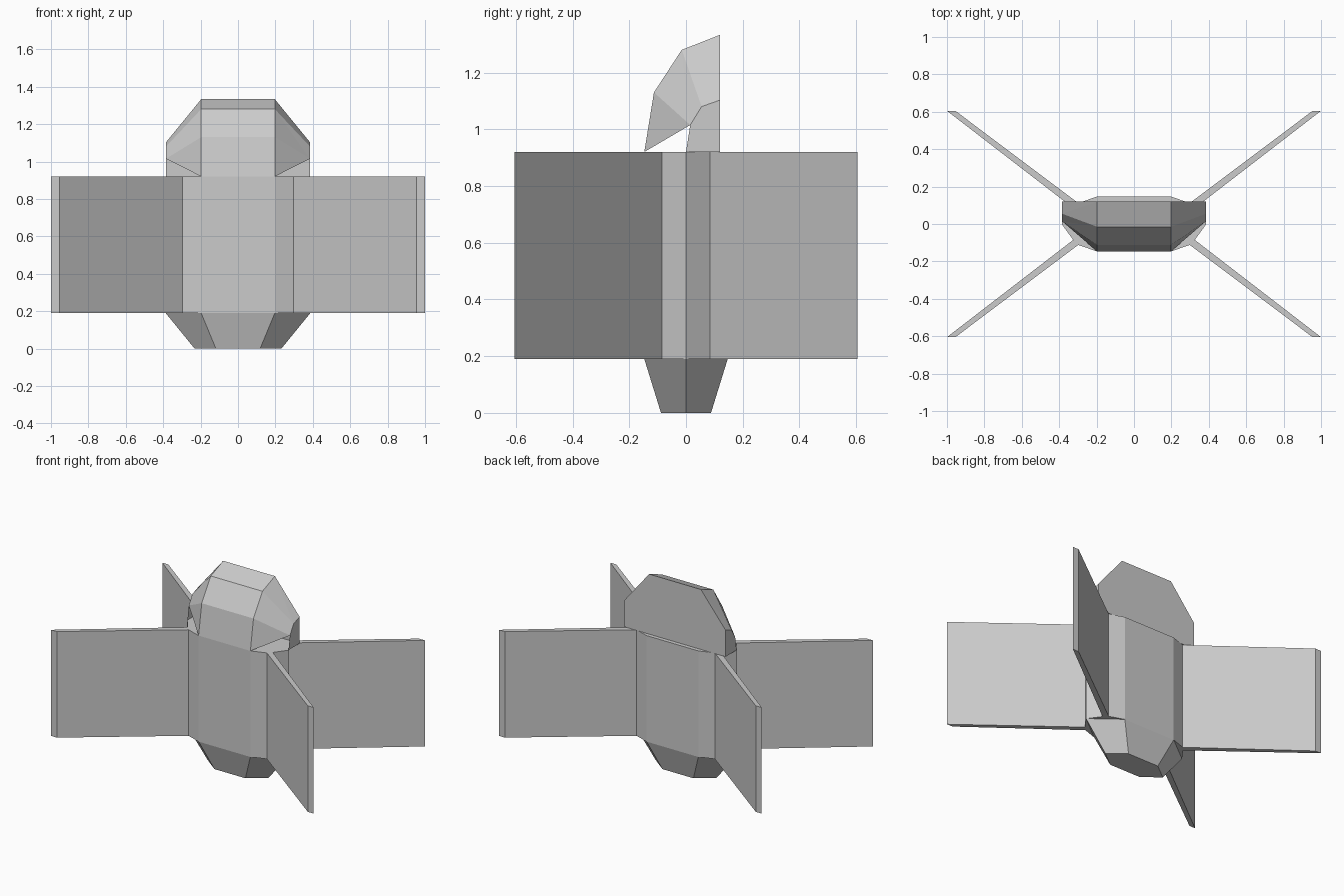
import bpy, bmesh

if "Cube" in bpy.data.objects:
    bpy.data.objects.remove(bpy.data.objects["Cube"])


def add_object(name, bm):
    bmesh.ops.remove_doubles(bm, verts=bm.verts, dist=0.0005)
    bmesh.ops.recalc_face_normals(bm, faces=bm.faces)
    me = bpy.data.meshes.new(name)
    bm.to_mesh(me)
    bm.free()
    ob = bpy.data.objects.new(name, me)
    bpy.context.collection.objects.link(ob)
    return ob


def mirrored_outline(quarter):
    """Full outline from a quarter running from the y side to the x axis."""
    right = quarter + [(x, -y) for x, y in reversed(quarter) if y > 0]
    return right + [(-x, y) for x, y in reversed(right) if x > 0]


def loft(name, low, z0, high, z1):
    bm = bmesh.new()
    a = [bm.verts.new((x, y, z0)) for x, y in low]
    b = [bm.verts.new((x, y, z1)) for x, y in high]
    n = len(a)
    for i in range(n):
        j = (i + 1) % n
        bm.faces.new((a[i], a[j], b[j], b[i]))
    bm.faces.new(a)
    bm.faces.new(b)
    return add_object(name, bm)


# Body with four diagonal fins, one extruded section
section = mirrored_outline([(0.197, 0.147), (0.298, 0.112), (0.955, 0.605),
                            (1.0, 0.605), (0.325, 0.085), (0.387, 0.0)])
loft("finned_body", section, 0.19, section, 0.92)

# Tapered base
hexagon = mirrored_outline([(0.197, 0.147), (0.387, 0.0)])
foot = [(x * 0.6, y * 0.6) for x, y in hexagon]
loft("tapered_base", foot, 0.0, hexagon, 0.19)

# Hood: curved front, flat back, side panels, open lower front corners
inner = [(-0.147, 0.92), (-0.113, 1.13), (-0.015, 1.28), (0.12, 1.333)]
outer = [(0.0, 0.92), (0.015, 1.015), (0.055, 1.08), (0.12, 1.103)]
bm = bmesh.new()


def face(*pts):
    bm.faces.new([bm.verts.new(p) for p in pts])


def point(side, row, rows):
    width = 0.197 if rows is inner else 0.385
    return (side * width, *rows[row])


for i in range(3):
    face(point(-1, i, inner), point(1, i, inner),
         point(1, i + 1, inner), point(-1, i + 1, inner))
for s in (-1, 1):
    face(point(s, 0, inner), point(s, 1, inner), point(s, 1, outer))
    for i in (1, 2):
        a, b = point(s, i, inner), point(s, i + 1, inner)
        c, d = point(s, i + 1, outer), point(s, i, outer)
        face(a, b, d)
        face(b, c, d)
    heel = (s * 0.385, 0.12, 0.92)
    face(*[point(s, i, outer) for i in range(4)], heel)
    face(point(s, 0, outer), heel, (s * 0.23, 0.12, 0.92))
face((-0.385, 0.12, 0.92), point(-1, 3, outer), point(-1, 3, inner),
     point(1, 3, inner), point(1, 3, outer), (0.385, 0.12, 0.92))
add_object("hood", bm)
